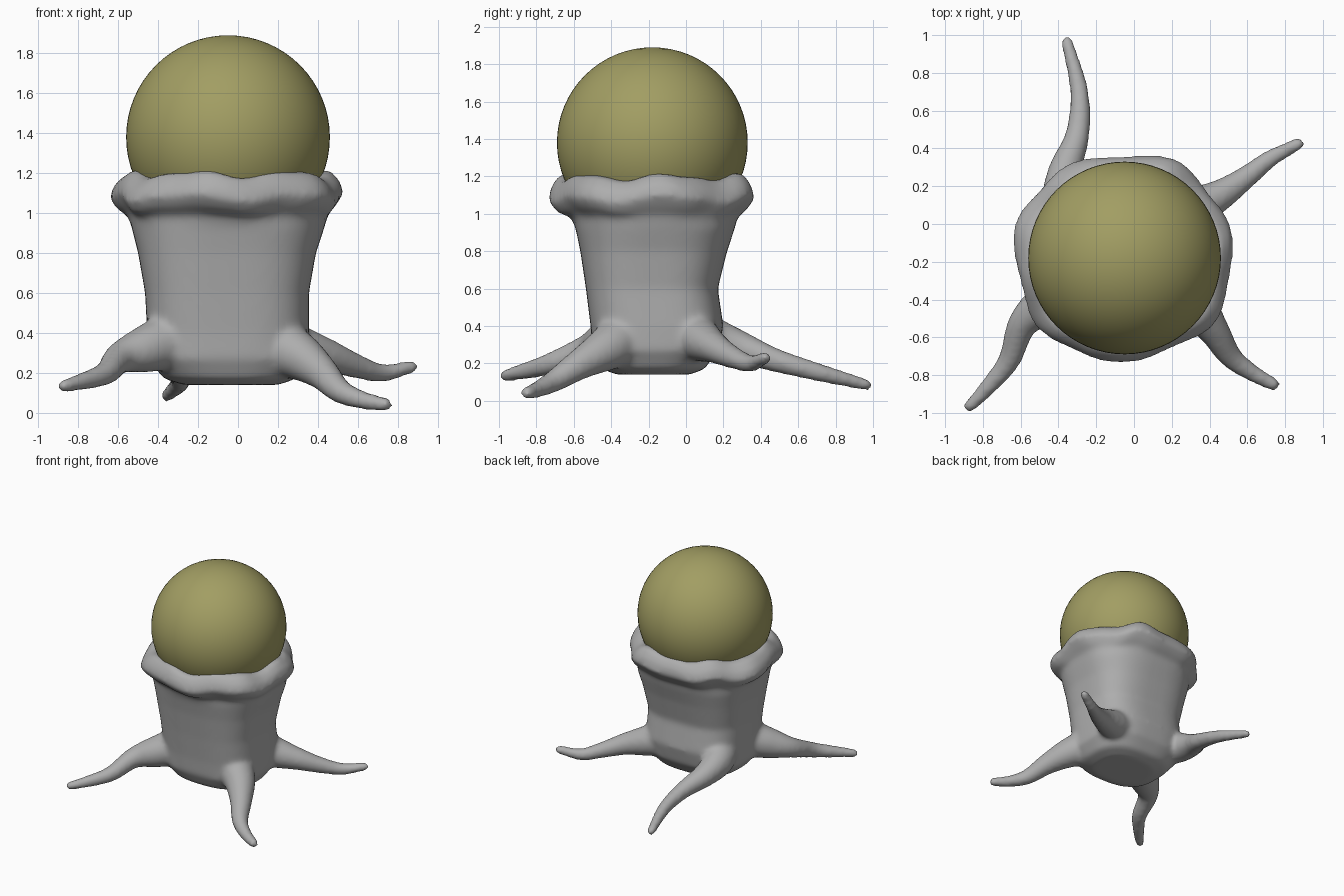
import bpy, bmesh
from math import sin, cos, pi, tau, copysign
from mathutils import Vector

if "Cube" in bpy.data.objects:
    bpy.data.objects.remove(bpy.data.objects["Cube"], do_unlink=True)


def make_material(name, color):
    mat = bpy.data.materials.new(name)
    mat.use_nodes = True
    mat.diffuse_color = color
    mat.node_tree.nodes["Principled BSDF"].inputs["Base Color"].default_value = color
    return mat


grey = make_material("soft grey", (0.42, 0.42, 0.42, 1))
olive = make_material("olive green", (0.36, 0.34, 0.125, 1))


def loft(bm, rings):
    """Skin a list of closed point rings and cap both ends."""
    loops = [[bm.verts.new(p) for p in ring] for ring in rings]
    for low, high in zip(loops, loops[1:]):
        count = len(low)
        for i in range(count):
            j = (i + 1) % count
            bm.faces.new((low[i], low[j], high[j], high[i]))
    bm.faces.new(loops[0][::-1])
    bm.faces.new(loops[-1])


def body_ring(z, x0, x1, y0, y1, power, wave, sides=64):
    """Rounded-square cross-section; wave ripples the collar."""
    points = []
    for i in range(sides):
        a = tau * i / sides
        c, s = cos(a), sin(a)
        grow = 1 + wave * 0.025 * (sin(7 * a) + 0.6 * cos(4 * a + 1)) - wave * 0.01
        x = copysign(abs(c) ** (2 / power), c) * (x1 - x0) / 2 * grow
        y = copysign(abs(s) ** (2 / power), s) * (y1 - y0) / 2 * grow
        lift = wave * (0.016 * sin(6 * a + 0.6) + 0.008 * cos(11 * a))
        points.append(Vector(((x0 + x1) / 2 + x, (y0 + y1) / 2 + y, z + lift)))
    return points


def smooth_path(points, steps=8):
    """Catmull-Rom interpolation of (x, y, z, radius) points."""
    pts = [Vector(p) for p in points]
    pts = [2 * pts[0] - pts[1]] + pts + [2 * pts[-1] - pts[-2]]
    out = []
    for a, b, c, d in zip(pts, pts[1:], pts[2:], pts[3:]):
        for k in range(steps):
            t = k / steps
            out.append(0.5 * (2 * b + (c - a) * t + (2 * a - 5 * b + 4 * c - d) * t ** 2
                              + (3 * b - a - 3 * c + d) * t ** 3))
    return out + [pts[-2]]


def tentacle(bm, points, sides=20):
    path = smooth_path(points)
    # rounded tip
    end, before = path[-1], path[-2]
    forward = (end - before).to_3d().normalized()
    for k in (1, 2, 3):
        a = k * pi / 6.6
        p = end.to_3d() + forward * end.w * sin(a)
        path.append(Vector((*p, end.w * cos(a))))
    rings = []
    for i, p in enumerate(path):
        ahead, behind = path[min(i + 1, len(path) - 1)], path[max(i - 1, 0)]
        tangent = (ahead - behind).to_3d().normalized()
        u = tangent.cross(Vector((0, 0, 1))).normalized()
        v = u.cross(tangent)
        rings.append([p.to_3d() + (u * cos(tau * k / sides) + v * sin(tau * k / sides)) * p.w
                      for k in range(sides)])
    loft(bm, rings)


# Body: flat-sided trunk with a rippled collar around the ball
bm = bmesh.new()
sections = [
    (.14, -.27, .2, -.37, .02, 2.5, 0),
    (.17, -.37, .29, -.45, .1, 2.7, 0),
    (.27, -.45, .35, -.5, .17, 3, 0),
    (.4, -.455, .355, -.51, .2, 3, 0),
    (.6, -.465, .355, -.535, .17, 3, 0),
    (.8, -.5, .39, -.565, .22, 2.9, 0),
    (.92, -.53, .43, -.59, .26, 2.7, 0),
    (.985, -.55, .45, -.61, .28, 2.5, .3),
    (1.025, -.6, .49, -.68, .33, 2.4, .9),
    (1.08, -.635, .525, -.725, .375, 2.3, 1),
    (1.14, -.615, .51, -.71, .36, 2.2, 1),
    (1.19, -.565, .465, -.68, .325, 2.1, 1),
    (1.2, -.52, .42, -.65, .295, 2, 1),
    (1.13, -.3, .2, -.43, .07, 2, 0),
]
loft(bm, [body_ring(*s) for s in sections])

# Four tapering tentacles
tentacles = [
    [(-.28, -.3, .38, .15), (-.46, -.42, .32, .12), (-.59, -.53, .275, .08),
     (-.66, -.72, .2, .06), (-.77, -.86, .16, .046), (-.87, -.965, .135, .034)],
    [(.15, -.3, .36, .16), (.31, -.42, .28, .12), (.42, -.56, .2, .085),
     (.51, -.7, .11, .062), (.62, -.785, .065, .047), (.74, -.85, .042, .036)],
    [(.1, .0, .38, .14), (.28, .07, .33, .12), (.45, .15, .285, .085),
     (.59, .245, .235, .062), (.72, .345, .2, .047), (.87, .425, .23, .034)],
    [(-.3, -.03, .38, .15), (-.37, .12, .34, .12), (-.365, .28, .29, .09),
     (-.3, .47, .22, .065), (-.29, .7, .155, .05), (-.355, .965, .085, .033)],
]
for points in tentacles:
    tentacle(bm, points)
bmesh.ops.recalc_face_normals(bm, faces=bm.faces[:])

mesh = bpy.data.meshes.new("body")
bm.to_mesh(mesh)
bm.free()
body = bpy.data.objects.new("body_with_tentacles", mesh)
bpy.context.collection.objects.link(body)
mesh.materials.append(grey)

# Fuse the shells and soften the joints
remesh = body.modifiers.new("fuse", "REMESH")
remesh.mode = "VOXEL"
remesh.voxel_size = 0.018
remesh.use_smooth_shade = True
soften = body.modifiers.new("soften", "SMOOTH")
soften.factor = 0.5
soften.iterations = 10

# Ball seated in the collar
bpy.ops.mesh.primitive_uv_sphere_add(segments=64, ring_count=32, radius=0.51,
                                     location=(-0.05, -0.18, 1.38))
ball = bpy.context.object
ball.name = "ball"
ball.data.materials.append(olive)
bpy.ops.object.shade_smooth()
